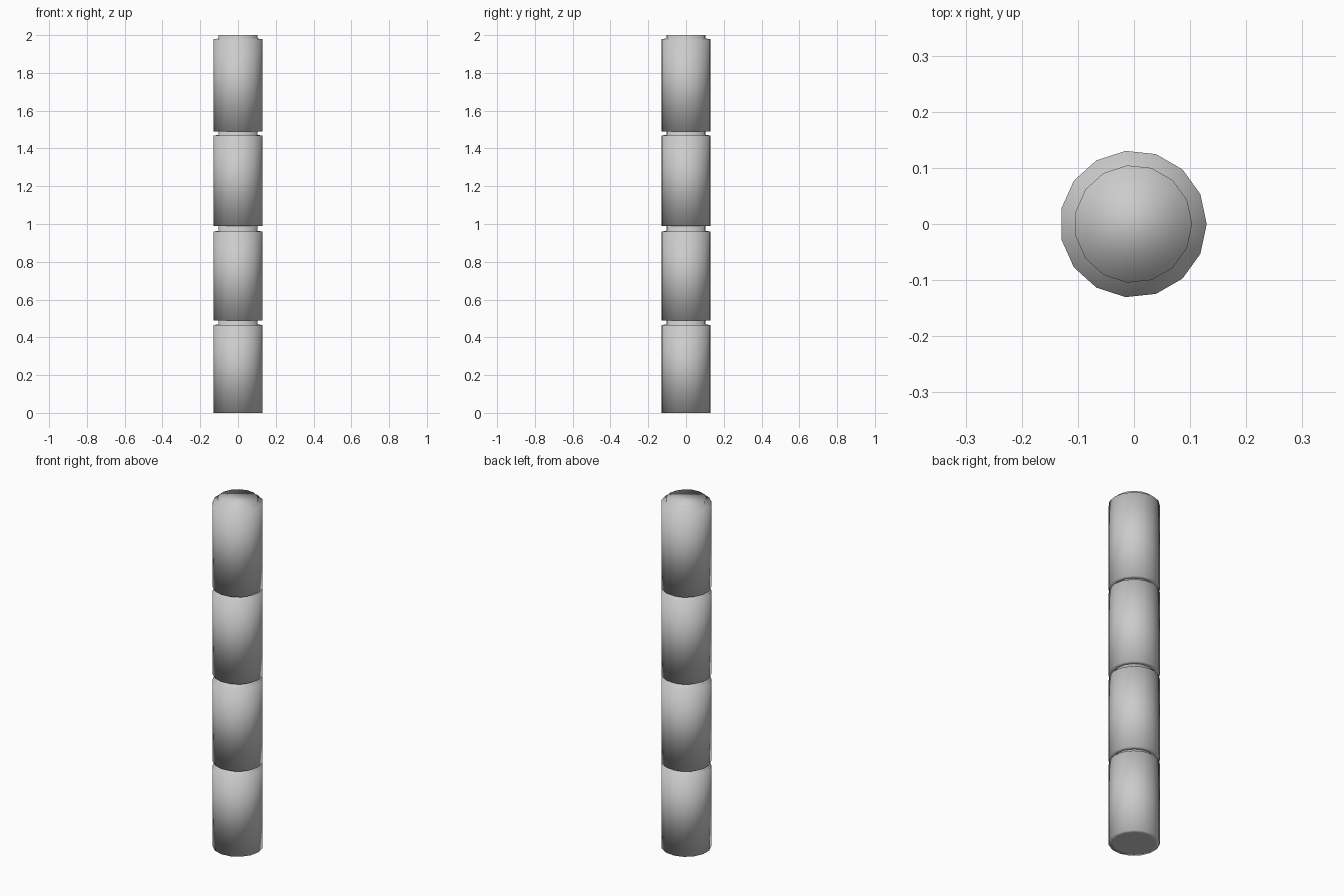
import bpy, bmesh
from math import cos, sin, tau

if "Cube" in bpy.data.objects:
    bpy.data.objects.remove(bpy.data.objects["Cube"])

SIDES = 15
R, NECK = 0.131, 0.105
SHIFT = -0.0014          # centres the odd-sided outline on x = 0


def lathe(name, profile):
    """Turn (radius, z) points about z and close both ends with flat caps."""
    bm = bmesh.new()
    rings = [[bm.verts.new((r * cos(tau * i / SIDES) + SHIFT,
                            r * sin(tau * i / SIDES), z))
              for i in range(SIDES)] for r, z in profile]
    for lo, hi in zip(rings, rings[1:]):
        for i in range(SIDES):
            j = (i + 1) % SIDES
            bm.faces.new((lo[i], lo[j], hi[j], hi[i]))
    bm.faces.new(rings[0][::-1])
    bm.faces.new(rings[-1])
    for f in bm.faces:
        f.smooth = True
    mesh = bpy.data.meshes.new(name)
    bm.to_mesh(mesh)
    bm.free()
    obj = bpy.data.objects.new(name, mesh)
    bpy.context.collection.objects.link(obj)
    return obj


# Four stacked pole segments: base height, shoulder height, neck top
segments = [(0.0, 0.469, 0.489), (0.489, 0.964, 0.989),
            (0.989, 1.472, 1.489), (1.489, 1.982, 2.0)]
for n, (base, shoulder, top) in enumerate(segments, 1):
    lathe(f"pole_segment_{n}", [
        (NECK, base),                 # bottom inset ring
        (R, base),                    # outer wall
        (R, shoulder - 0.004),
        (NECK, shoulder),             # shoulder stepping in to the neck
        (NECK, top),
    ])
